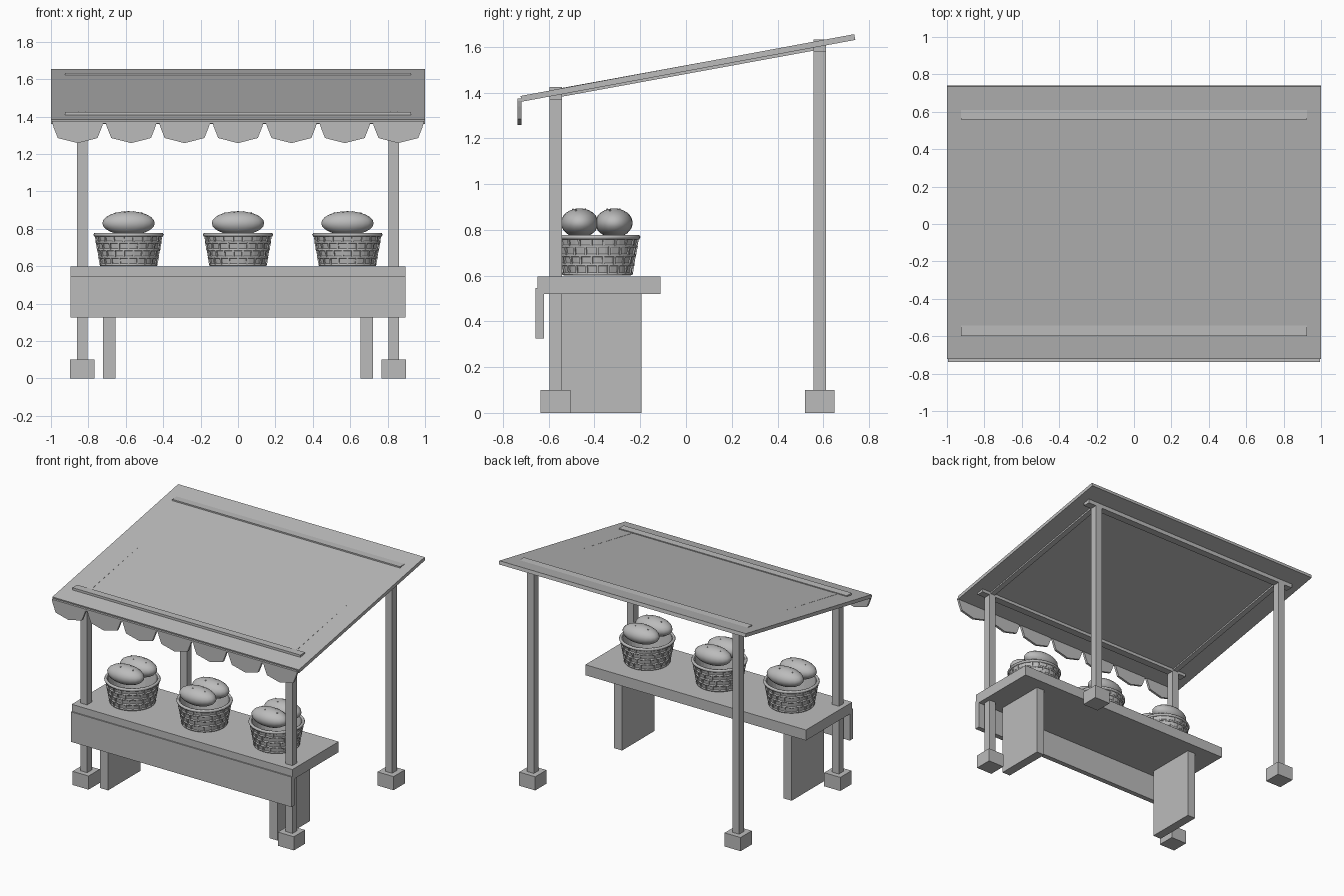
import bpy, bmesh, math
from mathutils import Vector, Matrix

if "Cube" in bpy.data.objects:
    bpy.data.objects.remove(bpy.data.objects["Cube"])

grey = bpy.data.materials.new("plain grey")
grey.use_nodes = True
colour = (0.5, 0.5, 0.5, 1)
grey.diffuse_color = colour
grey.node_tree.nodes["Principled BSDF"].inputs["Base Color"].default_value = colour


def finish(name, bm, smooth=False):
    bmesh.ops.recalc_face_normals(bm, faces=bm.faces)
    mesh = bpy.data.meshes.new(name)
    bm.to_mesh(mesh)
    bm.free()
    mesh.materials.append(grey)
    for poly in mesh.polygons:
        poly.use_smooth = smooth
    obj = bpy.data.objects.new(name, mesh)
    bpy.context.collection.objects.link(obj)
    return obj


def box(name, low, high):
    low, high = Vector(low), Vector(high)
    bm = bmesh.new()
    bmesh.ops.create_cube(bm, size=1, matrix=Matrix.Translation((low + high) / 2)
                          @ Matrix.Diagonal((*(high - low), 1)))
    return finish(name, bm)


def prism(name, outline, axis, start, depth):
    """Extrude a 2D outline: axis x takes (y, z) points, axis y takes (x, z)."""
    bm = bmesh.new()
    place = (lambda a, b: (start, a, b)) if axis == "x" else (lambda a, b: (a, start, b))
    face = bm.faces.new([bm.verts.new(place(a, b)) for a, b in outline])
    ext = bmesh.ops.extrude_face_region(bm, geom=[face])
    move = (depth, 0, 0) if axis == "x" else (0, depth, 0)
    bmesh.ops.translate(bm, vec=move,
                        verts=[v for v in ext["geom"] if isinstance(v, bmesh.types.BMVert)])
    return finish(name, bm)


def lathe(bm, profile, centre, steps):
    """Revolve a closed (radius, z) profile around a vertical axis."""
    rings = []
    for i in range(steps):
        a = math.tau * i / steps
        rings.append([bm.verts.new((centre[0] + r * math.cos(a), centre[1] + r * math.sin(a), z))
                      for r, z in profile])
    n = len(profile)
    for i in range(steps):
        one, two = rings[i], rings[(i + 1) % steps]
        for j in range(n):
            k = (j + 1) % n
            bm.faces.new((one[j], two[j], two[k], one[k]))


# Posts, feet and cross beams
POST_X, HALF = 0.833, 0.0275
for end, y, top in (("front", -0.57, 1.425), ("back", 0.585, 1.632)):
    for side, s in (("right", -1), ("left", 1)):
        x = s * POST_X
        box(f"{end}_{side}_post", (x - HALF, y - HALF, 0.1), (x + HALF, y + HALF, top - 0.05))
        box(f"{end}_{side}_foot", (x - 0.065, y - 0.065, 0), (x + 0.065, y + 0.065, 0.1))
    box(f"{end}_beam", (-0.925, y - HALF, top - 0.055), (0.925, y + HALF, top))

# Sloping roof and the rafters under it
prism("roof", [(-0.718, 1.36), (0.74, 1.63), (0.735, 1.655), (-0.723, 1.385)], "x", -1, 2)
for side, s in (("right", -1), ("left", 1)):
    prism(f"{side}_rafter", [(-0.57, 1.377), (0.585, 1.588), (0.585, 1.626), (-0.57, 1.415)],
          "x", s * POST_X - 0.02, 0.04)

# Scalloped valance along the front edge
PITCH = 2 / 7
for i in range(7):
    c = (i - 3) * PITCH
    half = [(0.138, 1.372), (0.128, 1.34), (0.106, 1.285)]
    outline = [(c + x, z) for x, z in half] + [(c, 1.258)]
    outline += [(c - x, z) for x, z in reversed(half)]
    prism(f"valance_scallop_{i + 1}", outline, "y", -0.737, 0.017)
box("valance_strip", (-0.995, -0.737, 1.362), (0.995, -0.718, 1.375))

# Counter, its front panel and its legs
box("counter_top", (-0.895, -0.648, 0.52), (0.895, -0.112, 0.597))
box("counter_front_panel", (-0.895, -0.657, 0.325), (0.895, -0.62, 0.545))
for side, s in (("right", -1), ("left", 1)):
    box(f"{side}_counter_leg", (s * 0.688 - 0.033, -0.57, 0), (s * 0.688 + 0.033, -0.195, 0.52))

# Woven baskets filled with bread
BASE_Z, RIM_Z, BASE_R, RIM_R = 0.6, 0.772, 0.147, 0.178
BASKET_Y, STAKES, ROWS = -0.387, 20, 5


def wall_radius(z):
    return BASE_R + (RIM_R - BASE_R) * (z - BASE_Z) / (RIM_Z - BASE_Z)


def basket(label, x):
    centre = Vector((x, BASKET_Y, 0))
    bm = bmesh.new()
    lathe(bm, [(BASE_R, BASE_Z), (RIM_R, RIM_Z), (RIM_R - 0.014, RIM_Z),
               (BASE_R - 0.012, BASE_Z + 0.012), (0.01, BASE_Z + 0.012), (0.01, BASE_Z)],
          centre, 32)
    finish(f"{label}_basket_wall", bm)

    # Hoops, with a thicker one at the rim
    bm = bmesh.new()
    step = (RIM_Z - BASE_Z - 0.012) / (ROWS - 1)
    levels = [BASE_Z + 0.008 + i * step for i in range(ROWS)]
    for i, z in enumerate(levels):
        t = 0.011 if i == ROWS - 1 else 0.007
        loop = [(wall_radius(z) + t * math.cos(a), z + t * math.sin(a))
                for a in (math.tau * k / 6 for k in range(6))]
        lathe(bm, loop, centre, 32)
    finish(f"{label}_basket_hoops", bm, True)

    # Short upright strands, staggered from row to row
    bm = bmesh.new()
    for row in range(ROWS - 1):
        z = levels[row] + step / 2
        for i in range(STAKES):
            a = math.tau * (i + 0.5 * (row % 2)) / STAKES
            tilt = Matrix.Rotation(math.atan2(RIM_R - BASE_R, RIM_Z - BASE_Z), 4, "Y")
            spot = (Matrix.Translation(centre) @ Matrix.Rotation(a, 4, "Z")
                    @ Matrix.Translation((wall_radius(z), 0, z)) @ tilt
                    @ Matrix.Diagonal((0.012, 0.01, step, 1)))
            bmesh.ops.create_cube(bm, size=1, matrix=spot)
    finish(f"{label}_basket_strands", bm)

    # Two loaves with small seeds on top
    size = Vector((0.14, 0.082, 0.064))
    for which, y in (("front", -0.465), ("back", -0.315)):
        middle = Vector((x, y, 0.83))
        bm = bmesh.new()
        bmesh.ops.create_uvsphere(bm, u_segments=20, v_segments=12, radius=1,
                                  matrix=Matrix.Translation(middle) @ Matrix.Diagonal((*size, 1)))
        finish(f"{label}_{which}_loaf", bm, True)
        bm = bmesh.new()
        for u, v in ((-0.5, 0.2), (-0.15, -0.35), (0.2, 0.3), (0.5, -0.2)):
            w = math.sqrt(1 - u * u - v * v)
            spot = middle + Vector((u * size.x, v * size.y, w * size.z))
            bmesh.ops.create_icosphere(bm, subdivisions=1, radius=0.005,
                                       matrix=Matrix.Translation(spot))
        finish(f"{label}_{which}_loaf_seeds", bm, True)


for label, x in (("right", -0.585), ("middle", 0), ("left", 0.585)):
    basket(label, x)
